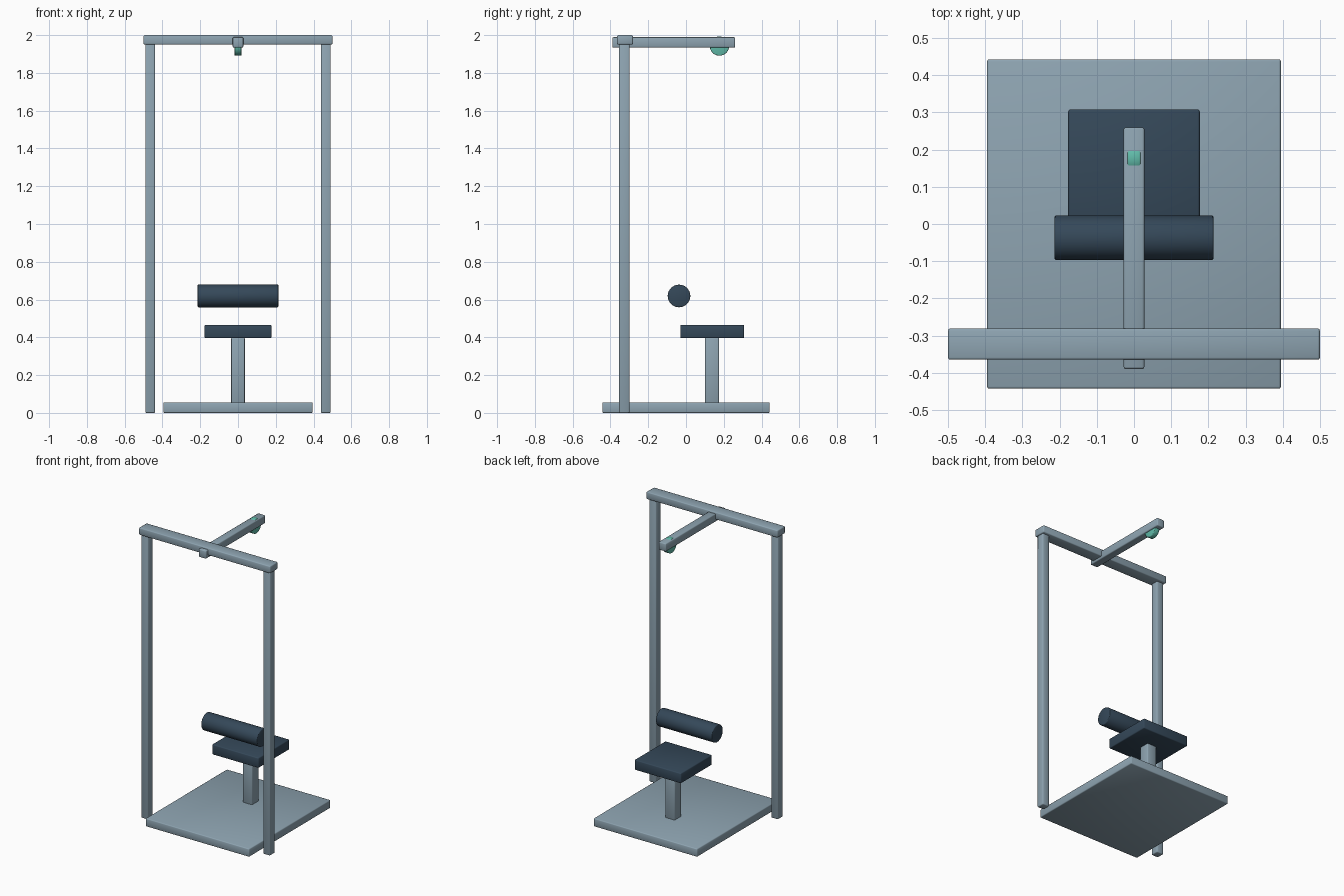
import bpy
from math import pi

if "Cube" in bpy.data.objects:
    bpy.data.objects.remove(bpy.data.objects["Cube"])


def material(name, color):
    m = bpy.data.materials.new(name)
    m.diffuse_color = color
    m.use_nodes = True
    m.node_tree.nodes["Principled BSDF"].inputs["Base Color"].default_value = m.diffuse_color
    return m


STEEL = material("steel_paint", (0.27, 0.37, 0.44, 1))
PAD = material("dark_padding", (0.035, 0.065, 0.10, 1))
GREEN = material("green_plastic", (0.12, 0.50, 0.40, 1))


def finish(obj, name, mat, bevel):
    obj.name = name
    obj.data.materials.append(mat)
    bpy.ops.object.transform_apply(location=False, rotation=True, scale=True)
    mod = obj.modifiers.new("soft_edges", 'BEVEL')
    mod.width = bevel
    mod.segments = 2
    mod.limit_method = 'ANGLE'
    for p in obj.data.polygons:
        p.use_smooth = True
    return obj


def box(name, x, y, z, mat, bevel=0.006):
    """Softened box from (min, max) ranges."""
    r = (x, y, z)
    bpy.ops.mesh.primitive_cube_add(size=1, location=[(a + b) / 2 for a, b in r])
    obj = bpy.context.object
    obj.scale = [b - a for a, b in r]
    return finish(obj, name, mat, bevel)


def cross_cylinder(name, y, z, radius, width, mat, bevel=0.004):
    """Cylinder lying along x."""
    bpy.ops.mesh.primitive_cylinder_add(vertices=32, radius=radius, depth=width,
                                        location=(0, y, z), rotation=(0, pi / 2, 0))
    return finish(bpy.context.object, name, mat, bevel)


# Base plate
box("base_plate", (-0.395, 0.395), (-0.443, 0.443), (0, 0.056), STEEL)

# Frame: two uprights, crossbeam, overhead boom
for side, s in (("left", -1), ("right", 1)):
    box(side + "_upright", sorted((s * 0.439, s * 0.491)), (-0.354, -0.299), (0, 1.955), STEEL)
box("crossbeam", (-0.5, 0.5), (-0.365, -0.281), (1.95, 2.0), STEEL)
box("overhead_boom", (-0.028, 0.028), (-0.39, 0.26), (1.934, 1.989), STEEL)

# Pulley wheel set into the boom
cross_cylinder("pulley", 0.177, 1.942, 0.051, 0.036, GREEN)

# Seat with post, and thigh roller
box("seat_post", (-0.036, 0.036), (0.101, 0.175), (0.05, 0.4), STEEL)
box("seat", (-0.177, 0.177), (-0.03, 0.308), (0.396, 0.466), PAD)
cross_cylinder("thigh_roller", -0.037, 0.619, 0.06, 0.427, PAD)
